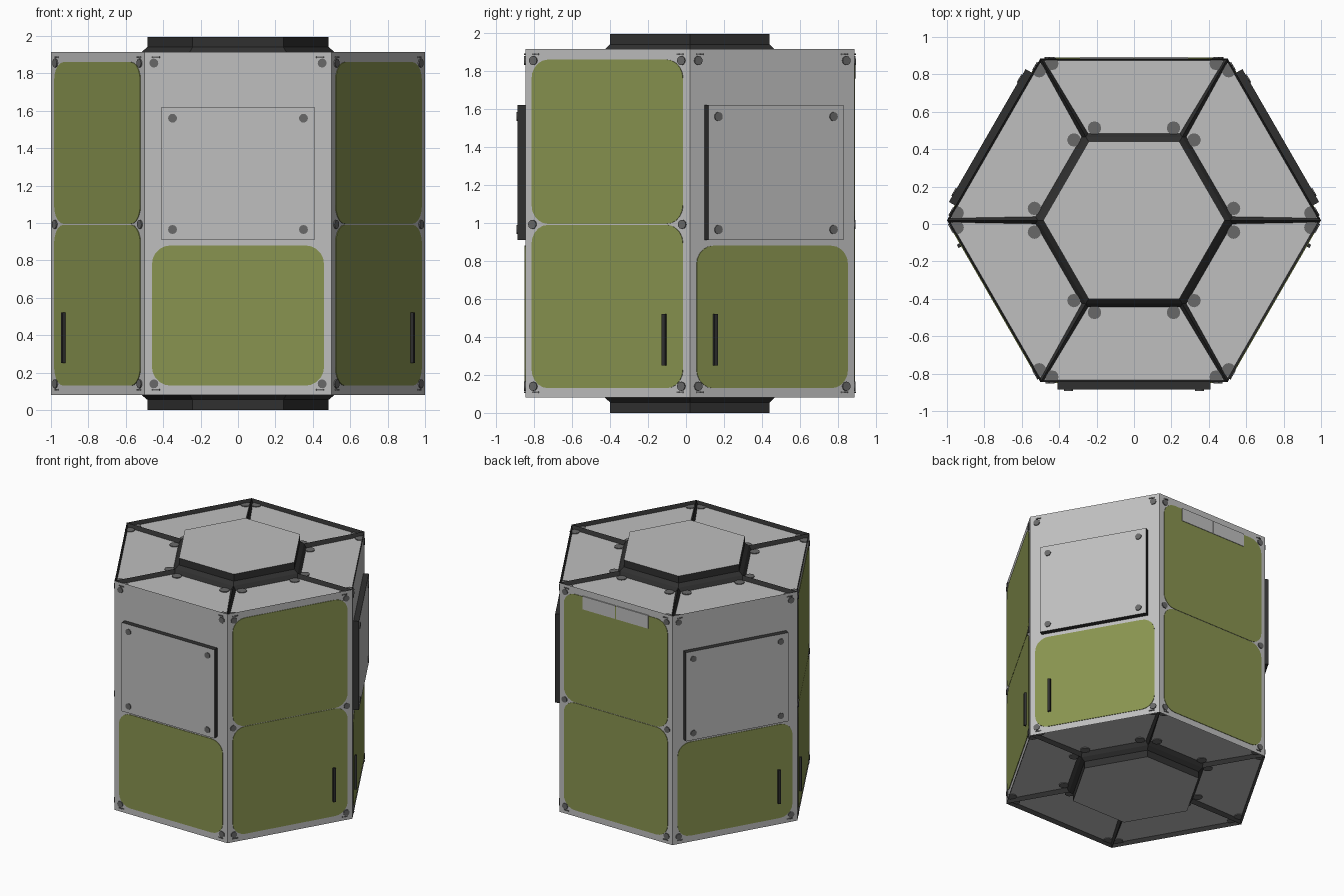
import bpy, bmesh, math
from mathutils import Matrix, Vector

if "Cube" in bpy.data.objects:
    bpy.data.objects.remove(bpy.data.objects["Cube"])

YC, ZC = 0.02, 0.9975            # centre of the hexagonal body
R, AP, HB, HC = 1.0, 0.866, 0.9175, 0.9975   # radius, apothem, half heights of body and caps


def mat(name, c):
    m = bpy.data.materials.new(name)
    m.diffuse_color = (*c, 1)
    m.use_nodes = True
    m.node_tree.nodes["Principled BSDF"].inputs["Base Color"].default_value = m.diffuse_color
    return m


GREY = mat("light grey", (0.52, 0.52, 0.52))
GREEN = mat("olive green", (0.25, 0.295, 0.08))
DARK = mat("charcoal", (0.03, 0.03, 0.03))
BOLT = mat("bolt grey", (0.14, 0.14, 0.14))


def finish(bm, name, mats):
    me = bpy.data.meshes.new(name)
    bm.normal_update()
    bm.to_mesh(me)
    bm.free()
    for m in mats:
        me.materials.append(m)
    ob = bpy.data.objects.new(name, me)
    bpy.context.collection.objects.link(ob)
    return ob


def side_frame(k):
    """Matrix taking (across, height, outward) to world for side k; side 0 is the front."""
    a = math.radians(-90 + 60 * k)
    n = Vector((math.cos(a), math.sin(a), 0))
    u = Vector((-n.y, n.x, 0))
    m = Matrix((u, Vector((0, 0, 1)), n)).transposed().to_4x4()
    m.translation = n * AP + Vector((0, YC, 0))
    return m


def slab(name, frame, outline, d0, d1, face, edge=None):
    """Extruded outline; the front face and the edges may differ in colour."""
    bm = bmesh.new()
    lo = [bm.verts.new(frame @ Vector((x, y, d0))) for x, y in outline]
    hi = [bm.verts.new(frame @ Vector((x, y, d1))) for x, y in outline]
    bm.faces.new(hi)
    bm.faces.new(lo[::-1])
    n = len(outline)
    for i in range(n):
        j = (i + 1) % n
        bm.faces.new((lo[i], lo[j], hi[j], hi[i])).material_index = 1 if edge else 0
    return finish(bm, name, [face, edge] if edge else [face])


def rounded(x0, x1, y0, y1, r, seg=5):
    pts = []
    for i, (cx, cy) in enumerate(((x1 - r, y0 + r), (x1 - r, y1 - r),
                                  (x0 + r, y1 - r), (x0 + r, y0 + r))):
        for s in range(seg + 1):
            a = math.radians(-90 + 90 * i + 90 * s / seg)
            pts.append((cx + r * math.cos(a), cy + r * math.sin(a)))
    return pts


def rect(x0, x1, y0, y1):
    return [(x0, y0), (x1, y0), (x1, y1), (x0, y1)]


def disc(x, y, r, n=12):
    return [(x + r * math.cos(2 * math.pi * i / n), y + r * math.sin(2 * math.pi * i / n))
            for i in range(n)]


def hexagon(r, h, s):
    return [Vector((r * math.cos(math.pi * i / 3), YC + r * math.sin(math.pi * i / 3), ZC + s * h))
            for i in range(6)]


# body walls
bm = bmesh.new()
lo = [bm.verts.new(p) for p in hexagon(R, HB, -1)]
hi = [bm.verts.new(p) for p in hexagon(R, HB, 1)]
for i in range(6):
    j = (i + 1) % 6
    bm.faces.new((lo[i], lo[j], hi[j], hi[i]))
finish(bm, "body_walls", [GREY])

for s, end in ((1, "top"), (-1, "bottom")):
    # recessed end panels with dark ribs between them
    bm = bmesh.new()
    outer = [bm.verts.new(p) for p in hexagon(R, HB, s)]
    inner = [bm.verts.new(p) for p in hexagon(0.515, HB, s)]
    quads = []
    for i in range(6):
        j = (i + 1) % 6
        q = (inner[i], outer[i], outer[j], inner[j])
        quads.append(bm.faces.new(q if s > 0 else q[::-1]))
    bm.normal_update()
    rim = bmesh.ops.inset_individual(bm, faces=quads, thickness=0.022, depth=-0.03)
    for f in rim["faces"]:
        f.material_index = 1
    corners = [(v.co.copy(), f.calc_center_median()) for f in quads for v in f.verts]
    finish(bm, end + "_panels", [GREY, DARK])

    # bolts at the panel corners
    for c, mid in corners:
        p = c + (mid - c).normalized() * 0.045
        fr = Matrix.Translation((p.x, p.y, c.z))
        if s < 0:
            fr = fr @ Matrix.Rotation(math.pi, 4, 'X')
        slab(end + "_bolt", fr, disc(0, 0, 0.036), -0.002, 0.006, BOLT)

    # raised hexagonal hub with a flared foot
    bm = bmesh.new()
    rings = [[bm.verts.new(p) for p in hexagon(r, h, s)] for r, h in
             ((0.52, HB - 0.01), (0.515, HB), (0.485, HB + 0.025), (0.485, HC))]
    for a, b in zip(rings, rings[1:]):
        for i in range(6):
            j = (i + 1) % 6
            bm.faces.new((a[i], a[j], b[j], b[i])).material_index = 1
    bm.faces.new(rings[-1])
    if s < 0:
        bmesh.ops.reverse_faces(bm, faces=bm.faces[:])
    finish(bm, end + "_hub", [GREY, DARK])

# side fittings
for k in range(6):
    fr = side_frame(k)
    bolts = [(x, z) for x in (-0.45, 0.45) for z in (0.14, 1.855)]
    slab("lower_green_panel", fr, rounded(-0.46, 0.46, 0.13, 0.88 if k % 2 == 0 else 0.99, 0.1),
         -0.002, 0.004, GREEN)
    if k % 2 == 0:
        # raised hatch with dark edges
        slab("hatch", fr, rect(-0.41, 0.41, 0.91, 1.62), -0.01, 0.04, GREY, DARK)
        for x in (-0.35, 0.35):
            for z in (0.965, 1.56):
                slab("hatch_bolt", fr, disc(x, z, 0.024), 0.038, 0.046, BOLT)
    else:
        slab("upper_green_panel", fr, rounded(-0.46, 0.46, 0.995, 1.86, 0.1),
             -0.002, 0.004, GREEN)
        bolts += [(-0.455, 0.9925), (0.455, 0.9925)]
    for x, z in bolts:
        slab("side_bolt", fr, disc(x, z, 0.024), -0.002, 0.007, BOLT)
    # upright handles beside the left and right corners
    if k % 3:
        x = 0.35 if k in (1, 4) else -0.35
        slab("handle", fr, rect(x - 0.01, x + 0.01, 0.25, 0.52), -0.002, 0.02, DARK)

# pair of small plates high on the back
for x0, x1 in ((-0.29, -0.004), (0.004, 0.29)):
    slab("back_plate", side_frame(3), rect(x0, x1, 1.76, 1.865), 0.0, 0.008, GREY)
